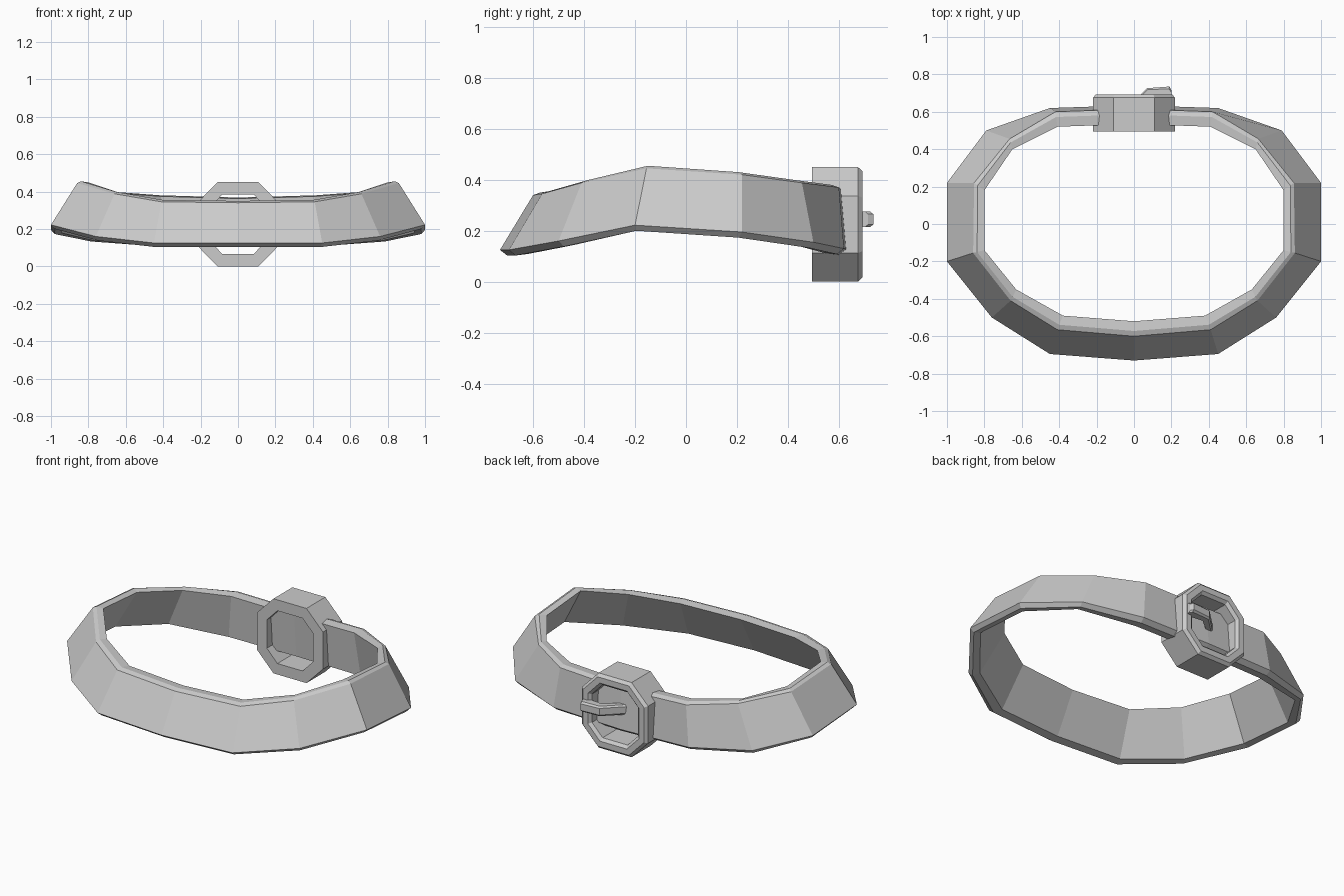
import bpy, bmesh
from mathutils import Vector

if "Cube" in bpy.data.objects:
    bpy.data.objects.remove(bpy.data.objects["Cube"])


def finish(name, bm):
    bmesh.ops.recalc_face_normals(bm, faces=bm.faces)
    mesh = bpy.data.meshes.new(name)
    bm.to_mesh(mesh)
    bm.free()
    obj = bpy.data.objects.new(name, mesh)
    bpy.context.collection.objects.link(obj)
    return obj


def skin(name, loops, closed):
    """Bridge successive closed loops; cap the ends unless the sweep is closed."""
    bm = bmesh.new()
    rings = [[bm.verts.new(p) for p in loop] for loop in loops]
    n = len(rings[0])
    count = len(rings)
    for i in range(count if closed else count - 1):
        a, b = rings[i], rings[(i + 1) % count]
        for j in range(n):
            k = (j + 1) % n
            bm.faces.new((a[j], a[k], b[k], b[j]))
    if not closed:
        bm.faces.new(rings[0])
        bm.faces.new(rings[-1])
    return finish(name, bm)


# Collar strap: right-hand stations from front centre to back centre
outer_low = [(0, -.73, .125), (.45, -.695, .125), (.76, -.5, .16), (1, -.2, .222),
             (1, .22, .195), (.79, .5, .155), (.45, .62, .13), (0, .635, .125)]
outer_top = [(0, -.6, .34), (.41, -.565, .345), (.66, -.41, .388), (.86, -.155, .445),
             (.855, .22, .42), (.665, .455, .388), (.42, .6, .37), (0, .615, .358)]
inner_top = [(0, -.52), (.38, -.49), (.63, -.35), (.80, -.14),
             (.80, .18), (.65, .40), (.41, .52), (0, .535)]


def section(low, top, inner):
    low, top = Vector(low), Vector(top)
    inward = Vector((inner[0] - top.x, inner[1] - top.y, 0))
    up = Vector((0, 0, 1))
    return [low, top,
            top + inward * .35 + up * .01,
            top + inward + up * .004,
            low + inward - up * .016,
            low + inward * .35 - up * .022]


half = [section(*s) for s in zip(outer_low, outer_top, inner_top)]
left = [[Vector((-p.x, p.y, p.z)) for p in s] for s in reversed(half[1:-1])]
skin("collar_strap", half + left, True)


# Buckle: octagonal frame with a bevelled back rim
def octagon(inset, y):
    hx, hz, cx, cz = .22 - inset, .225 - inset, .11 - inset * .4, .112 - inset * .4
    pts = [(hx, -cz), (hx, cz), (cx, hz), (-cx, hz),
           (-hx, cz), (-hx, -cz), (-cx, -hz), (cx, -hz)]
    return [(x, y, .225 + z) for x, z in pts]


skin("buckle_frame", [octagon(0, .495), octagon(0, .675), octagon(.016, .692),
                      octagon(.05, .692), octagon(.066, .675), octagon(.066, .495)], True)

# Prong: chamfered bar resting on the frame and bending down to the strap
path = [((.2, .66), (.2, .715)), ((.175, .675), (.19, .735)),
        ((.085, .685), (.07, .726)), ((-.005, .61), (-.04, .62))]
loops = []
for (xi, yi), (xo, yo) in path:
    a, b = Vector((xi, yi, .245)), Vector((xo, yo, .245))
    c = a.lerp(b, .8)
    loops.append([a + Vector((0, 0, -.03)), c + Vector((0, 0, -.03)),
                  b + Vector((0, 0, -.02)), b + Vector((0, 0, .02)),
                  c + Vector((0, 0, .03)), a + Vector((0, 0, .03))])
skin("buckle_prong", loops, False)
